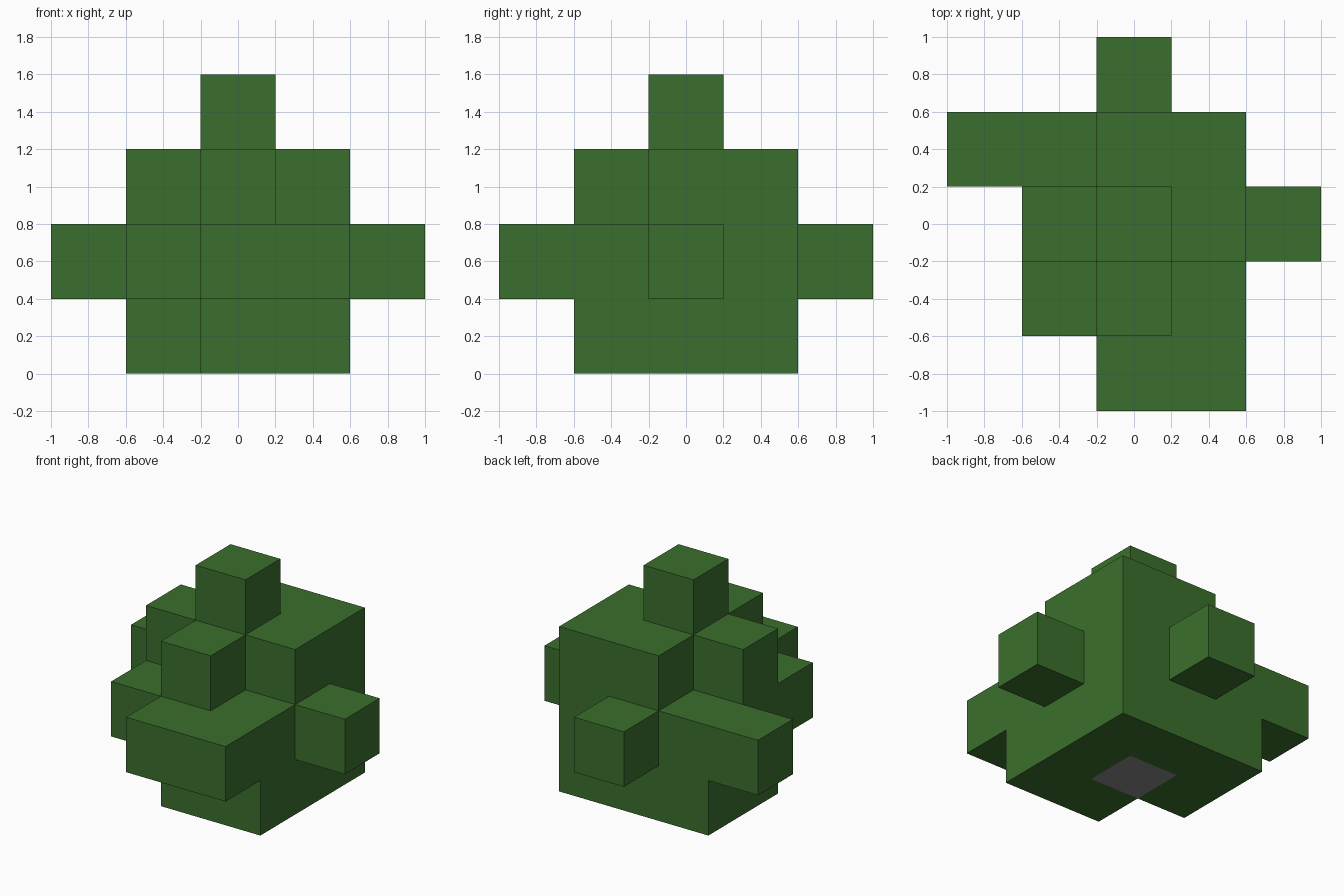
import bpy
import bmesh
from mathutils import Vector

CELL = 0.4  # edge length of one building block

cube = bpy.data.objects.get("Cube")
if cube:
    bpy.data.objects.remove(cube, do_unlink=True)


def make_material(name, colour):
    mat = bpy.data.materials.new(name)
    mat.use_nodes = True
    mat.diffuse_color = colour
    for node in mat.node_tree.nodes:
        if node.type == "BSDF_PRINCIPLED":
            node.inputs["Base Color"].default_value = colour
            node.inputs["Roughness"].default_value = 0.9
    return mat


leaf_green = make_material("leaf green", (0.044, 0.159, 0.026, 1))
stem_grey = make_material("stem grey", (0.26, 0.25, 0.26, 1))

# Blocks as (x, y, layer): the core is three wide with four corners left out
missing = {(-1, -1, 0), (-1, -1, 2), (1, -1, 2), (-1, 1, 2)}
core = [(x, y, z) for x in (-1, 0, 1) for y in (-1, 0, 1) for z in range(3)
        if (x, y, z) not in missing]

parts = {
    "leaf_core": core,
    "top_block": [(0, 0, 3)],
    "front_slab": [(0, -2, 1), (1, -2, 1)],
    "back_block": [(0, 2, 1)],
    "left_block": [(2, 0, 1)],
    "right_block": [(-2, 1, 1)],
}
filled = {c for cells in parts.values() for c in cells}

AXES = [Vector(a) for a in ((1, 0, 0), (0, 1, 0), (0, 0, 1))]


def build_part(name, cells):
    """Make one part from its blocks, keeping only the exposed faces."""
    bm = bmesh.new()
    for cell in cells:
        centre = Vector(cell) + AXES[2] / 2
        for i, axis in enumerate(AXES):
            u, v = AXES[(i + 1) % 3] / 2, AXES[(i + 2) % 3] / 2
            for sign in (1, -1):
                neighbour = tuple(int(n) for n in Vector(cell) + axis * sign)
                if neighbour in filled:
                    continue
                mid = centre + axis * sign / 2
                corners = [mid - u - v, mid + u - v, mid + u + v, mid - u + v]
                face = bm.faces.new([bm.verts.new(c * CELL) for c in corners[::sign]])
                # The underside of the middle block shows the stem
                if cell == (0, 0, 0):
                    face.material_index = 1
    bmesh.ops.remove_doubles(bm, verts=bm.verts, dist=0.001)
    mesh = bpy.data.meshes.new(name)
    bm.to_mesh(mesh)
    bm.free()
    mesh.materials.append(leaf_green)
    if name == "leaf_core":
        mesh.materials.append(stem_grey)
    bpy.context.collection.objects.link(bpy.data.objects.new(name, mesh))


for part_name, part_cells in parts.items():
    build_part(part_name, part_cells)
